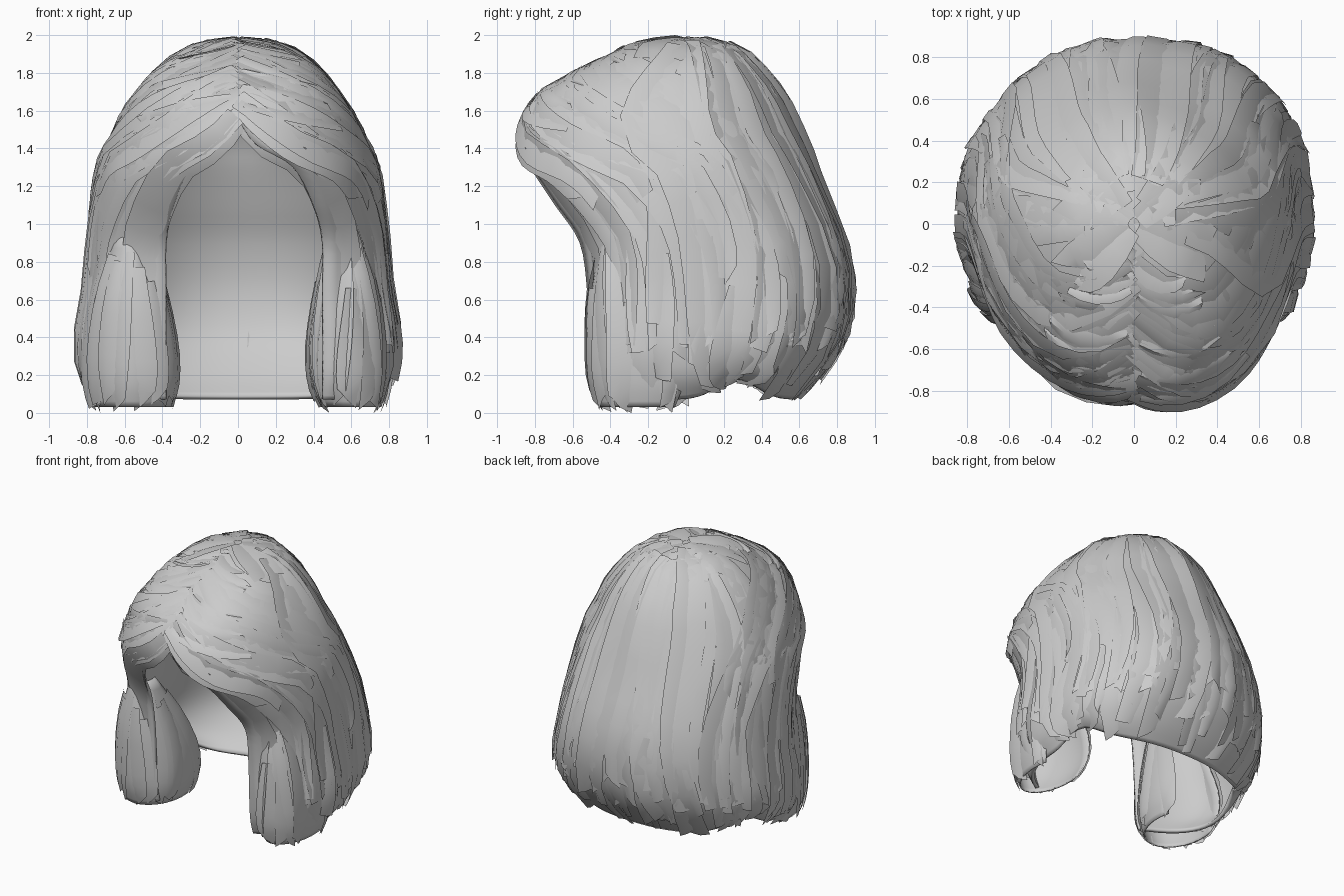
import bpy, bmesh, math, random
from mathutils import Vector

random.seed(4)
if "Cube" in bpy.data.objects:
    bpy.data.objects.remove(bpy.data.objects["Cube"], do_unlink=True)

grey = bpy.data.materials.new("hair_grey")
grey.use_nodes = True
grey.diffuse_color = (0.6, 0.6, 0.6, 1)
grey.node_tree.nodes["Principled BSDF"].inputs["Base Color"].default_value = (0.6, 0.6, 0.6, 1)

# Hair body sections: height, half width, front, back, half width of face opening
BODY = [(1.98, .002, .002, .002, 0), (1.95, .21, .24, .24, 0), (1.88, .35, .41, .35, 0),
        (1.79, .45, .6, .43, 0), (1.69, .53, .76, .51, 0), (1.57, .61, .84, .57, 0),
        (1.42, .68, .87, .64, .09), (1.3, .73, .84, .68, .27), (1.1, .76, .73, .76, .37),
        (.9, .78, .6, .84, .42), (.65, .8, .55, .88, .42), (.4, .84, .53, .84, .42),
        (.2, .82, .52, .71, .42), (.07, .74, .5, .58, .42)]
# Front lock sections: height, centre x, radius x, centre y, radius y
LOCK = [(.95, .56, .08, -.34, .1), (.65, .58, .17, -.23, .27), (.36, .585, .215, -.16, .35),
        (.16, .59, .205, -.15, .35), (.03, .6, .16, -.17, .29)]
FRONT_POWER = 2.4


def sample(rows, t):
    """Smooth interpolation through the section rows."""
    f = max(0, min(1, t)) * (len(rows) - 1)
    i = min(int(f), len(rows) - 2)
    f -= i
    a, b, c, d = (rows[max(0, min(len(rows) - 1, i + k))] for k in (-1, 0, 1, 2))
    return [q + f / 2 * (r - p + f * (2 * p - 5 * q + 4 * r - s + f * (3 * (q - r) + s - p)))
            for p, q, r, s in zip(a, b, c, d)]


def body(side):
    def surface(u, t):
        z, w, front, back, gap = sample(BODY, t)
        # The opening is a little wider on the left
        a = min(1, max(0, gap) * (1 + .08 * side) / w)
        start = math.atan2(a, (1 - a ** FRONT_POWER) ** (1 / FRONT_POWER))
        ang = start + max(0, min(1, u)) * (math.pi - start)
        s, c = abs(math.sin(ang)), math.cos(ang)
        # The back is narrow above and fuller towards the hem
        low = max(0, min(1, (t - .45) / .35))
        n = FRONT_POWER if c > 0 else (1.6 + .85 * low if side > 0 else 1.75 + .4 * low)
        r = (s ** n + abs(c) ** n) ** (-1 / n)
        x = side * w * s * r
        y = -c * r * (front if c > 0 else back) - .1 * x * max(0, c)
        # The hem rises behind the front locks
        z += .12 * s * math.exp(-((y - .28) / .15) ** 2) * max(0, t - .85) / .15
        return Vector((x, y, z))
    return surface


def lock(side):
    inner = .05 if side < 0 else 0

    def surface(u, t):
        z, xc, rx, yc, ry = sample(LOCK, t)
        ang = (u - .5) * math.radians(225)
        return Vector((side * (xc - inner * t) + (rx + inner * t) * math.sin(ang),
                       yc - ry * math.cos(ang), z))
    return surface


def finish(bm, name, angle=40):
    mesh = bpy.data.meshes.new(name)
    bm.to_mesh(mesh)
    bm.free()
    mesh.materials.append(grey)
    ob = bpy.data.objects.new(name, mesh)
    bpy.context.collection.objects.link(ob)
    bpy.ops.object.select_all(action='DESELECT')
    ob.select_set(True)
    bpy.context.view_layer.objects.active = ob
    bpy.ops.object.shade_smooth_by_angle(angle=math.radians(angle))
    return ob


def fill(bm, grid):
    """Join a grid of points with quads."""
    verts = [[bm.verts.new(p) for p in row] for row in grid]
    for r0, r1 in zip(verts, verts[1:]):
        for j in range(len(r0) - 1):
            bm.faces.new((r0[j], r1[j], r1[j + 1], r0[j + 1]))


def shell(name, grid, thickness):
    bm = bmesh.new()
    fill(bm, grid)
    bmesh.ops.remove_doubles(bm, verts=bm.verts, dist=.003)
    ob = finish(bm, name, 60)
    mod = ob.modifiers.new("thickness", 'SOLIDIFY')
    mod.thickness = thickness
    mod.offset = -1


def normal(surface, u, t, centre):
    e = .01
    du = surface(u + e, t) - surface(u - e, t)
    dt = surface(u, t + e) - surface(u, t - e)
    n = du.cross(dt).normalized()
    return n if n.dot(surface(u, t) - centre) >= 0 else -n


def card(bm, surface, path, width, centre, steps=9, flare=.01):
    """Lay one tilted, tapered hair strip along a path on a surface."""
    lift, tilt = random.uniform(.004, .02), random.uniform(-.022, .022)
    jag = random.uniform(-.06, .06)
    uv = [path(i / steps) for i in range(steps + 1)]
    pts = [surface(*p) for p in uv]
    grid = []
    for i, p in enumerate(pts):
        s = i / steps
        n = normal(surface, *uv[i], centre)
        along = (pts[min(i + 1, steps)] - pts[max(i - 1, 0)]).normalized()
        across = along.cross(n).normalized()
        half = width / 2 * (.5 + .6 * math.sin(math.pi * min(1, s * .85 + .08)))
        row = []
        for v in (-1, 0, 1):
            q = p + across * half * v + n * (lift + tilt * v + flare * s * s - .014 * v * v)
            if i == steps:
                q += along * jag * v
            q.z = max(0, min(2, q.z))
            row.append(q)
        grid.append(row)
    fill(bm, grid)


# Hair body with the arched face opening
COLS, ROWS = 26, 52
columns = [(1, i / COLS) for i in range(COLS + 1)] + [(-1, 1 - i / COLS) for i in range(COLS + 1)]
shell("hair_body", [[body(s)(u, r / ROWS) for s, u in columns] for r in range(ROWS + 1)], .025)

mid = Vector((0, 0, .9))
for side, label in ((1, "left"), (-1, "right")):
    # Curled lock beside the face, open at the back
    shell(label + "_front_lock",
          [[lock(side)(j / 16, r / 12) for j in range(17)] for r in range(13)], .01)

    # Strands swept from the parting over the side of the head
    bm = bmesh.new()
    count = 40
    for k in range(count):
        f = k / (count - 1)
        t0 = .38 - .33 * f + random.uniform(-.02, .02)
        u1 = .1 + .58 * f ** .8 + random.uniform(-.03, .03)
        t1 = random.choice((.6, .75, .86, .95))
        card(bm, body(side),
             lambda s: (u1 * math.sin(s ** .8 * math.pi / 2), t0 + (t1 - t0) * s),
             random.uniform(.12, .2), mid, 12)
    finish(bm, label + "_side_strands")

    # Strands falling from the crown down the back
    bm = bmesh.new()
    for k in range(24):
        u0 = .46 + .54 * k / 23 + random.uniform(-.02, .02)
        bend = random.uniform(-.06, .06)
        t0, t1 = random.uniform(.03, .1), random.uniform(.8, 1)
        card(bm, body(side),
             lambda s: (u0 + bend * math.sin(s * math.pi), t0 + (t1 - t0) * s),
             random.uniform(.13, .22), mid, 12)
    finish(bm, label + "_back_strands")

    # Strands wrapped round the front lock
    bm = bmesh.new()
    for k in range(12):
        u0, twist = .04 + .92 * k / 11, random.uniform(-.08, .08)
        t0, t1 = random.uniform(.02, .25), random.uniform(.85, 1)
        card(bm, lock(side), lambda s: (u0 + twist * s, t0 + (t1 - t0) * s),
             random.uniform(.1, .16), Vector((side * .6, -.1, .4)), 7, .005)
    finish(bm, label + "_lock_strands")

    # Short loose ends along the hem
    bm = bmesh.new()
    for k in range(18):
        u0 = random.uniform(.15, 1)
        t0, lean = random.uniform(.6, .78), random.uniform(-.05, .05)
        card(bm, body(side), lambda s: (u0 + lean * s, t0 + .22 * s),
             random.uniform(.1, .18), mid, 6, .015)
    finish(bm, label + "_hem_strands")

# Short crossing strands that cover the parting
bm = bmesh.new()
for k in range(22):
    side = 1 if k % 2 else -1
    t0 = .04 + .34 * k / 21
    card(bm, body(side), lambda s: (.02 + .25 * s, t0 + .07 * s), random.uniform(.07, .12), mid, 5, .005)
finish(bm, "parting_strands")

# Overlapping tufts on the crown
bm = bmesh.new()
for k in range(9):
    side, u0 = (1 if k % 2 else -1), random.uniform(.2, .9)
    card(bm, body(side), lambda s: (u0, .012 + .15 * s), random.uniform(.14, .22), mid, 4, .005)
finish(bm, "crown_tufts")
